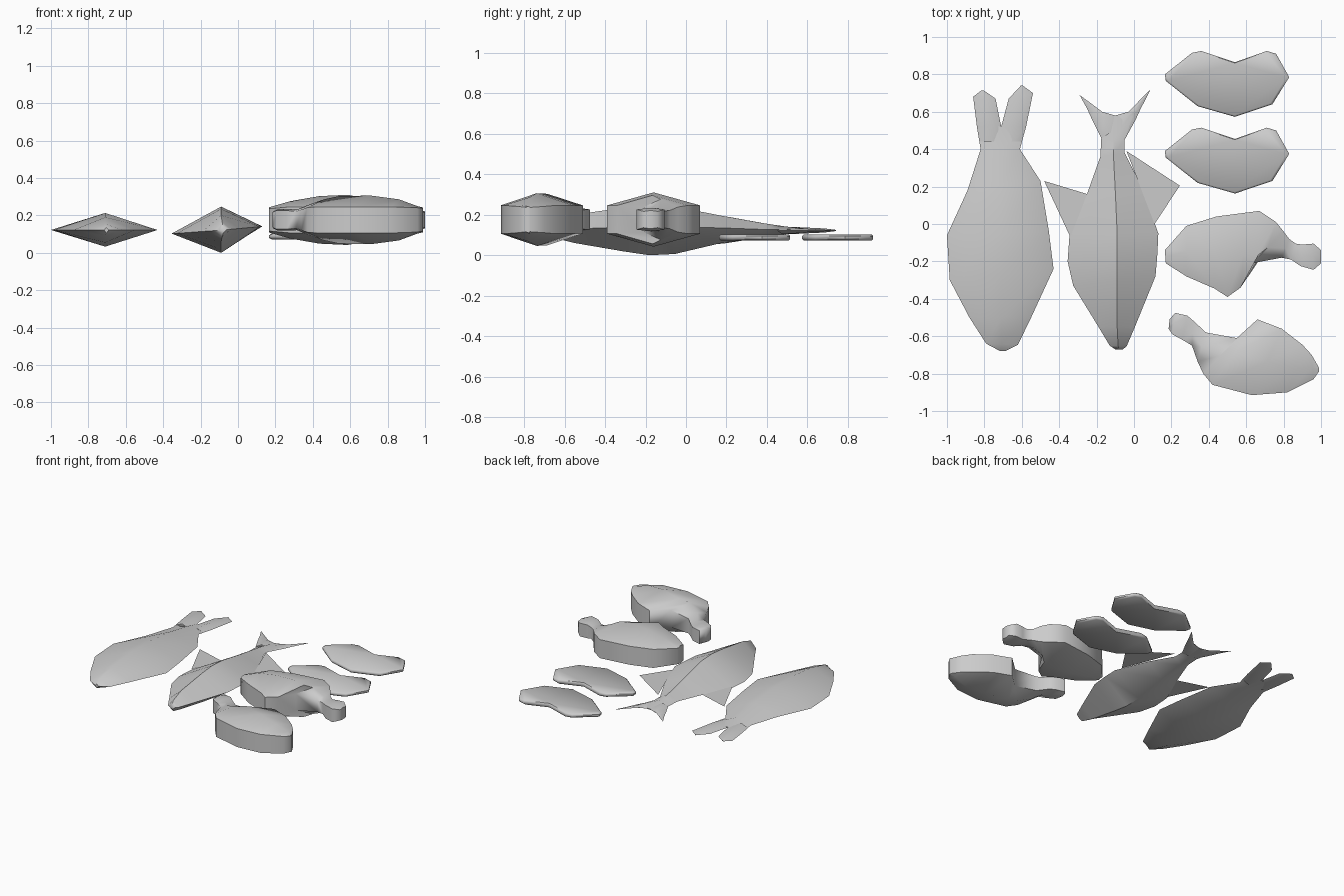
import bpy, bmesh, math


def finish(name, bm, angle):
    bmesh.ops.recalc_face_normals(bm, faces=bm.faces)
    me = bpy.data.meshes.new(name)
    bm.to_mesh(me)
    bm.free()
    ob = bpy.data.objects.new(name, me)
    bpy.context.collection.objects.link(ob)
    bpy.ops.object.select_all(action='DESELECT')
    ob.select_set(True)
    bpy.context.view_layer.objects.active = ob
    bpy.ops.object.shade_smooth_by_angle(angle=math.radians(angle))
    return ob


def loft(bm, rings):
    vs = [[bm.verts.new(p) for p in r] for r in rings]
    n = len(vs[0])
    for a, b in zip(vs, vs[1:]):
        for i in range(n):
            j = (i + 1) % n
            bm.faces.new((a[i], a[j], b[j], b[i]))
    bm.faces.new(vs[0])
    bm.faces.new(vs[-1])


def diamond(xl, yl, xr, yr, xm, top, bot, zl, zr):
    ym = (yl + yr) / 2
    return [(xl, yl, zl), (xm, ym, top), (xr, yr, zr), (xm, ym, bot)]


def fish(name, body, lobes, tilt):
    bm = bmesh.new()
    zc = 0.122
    rings = []
    for yl, xl, yr, xr, xm, top, bot in body:
        k = tilt * (xr - xl)
        rings.append(diamond(xl, yl, xr, yr, xm, top, bot, zc - k, zc + k))
    loft(bm, rings)
    for lobe in lobes:  # forked tail
        loft(bm, [diamond(xl, yl, xr, yr, (xl + xr) / 2, zc + h, zc - h, zc, zc)
                  for xl, yl, xr, yr, h in lobe])
    return finish(name, bm, 50)


def drumstick(name, stations):
    bm = bmesh.new()
    rings = []
    for ax, ay, bx, by, wall, h in stations:
        mx, my, c = (ax + bx) / 2, (ay + by) / 2, 0.176
        rings.append([(ax, ay, c - wall), (ax, ay, c + wall), (mx, my, c + h),
                      (bx, by, c + wall), (bx, by, c - wall), (mx, my, c - h)])
    loft(bm, rings)
    return finish(name, bm, 62)


# Wide fish: yl, xl, yr, xr, ridge x, top z, bottom z
fish("wide_fish", [
    (-.68, -.715, -.68, -.69, -.705, .135, .105),
    (-.64, -.79, -.645, -.62, -.71, .155, .09),
    (-.50, -.88, -.50, -.55, -.71, .19, .055),
    (-.30, -.985, -.24, -.43, -.71, .213, .033),
    (-.06, -1.0, -.04, -.455, -.71, .213, .033),
    (.18, -.89, .23, -.50, -.71, .19, .06),
    (.40, -.82, .40, -.61, -.71, .155, .092),
    (.52, -.84, .52, -.577, -.71, .127, .117),
], [
    [(-.825, .44, -.72, .44, .02), (-.84, .52, -.71, .52, .018),
     (-.86, .68, -.74, .67, .01), (-.815, .715, -.80, .712, .003)],
    [(-.70, .44, -.60, .44, .02), (-.71, .52, -.577, .52, .018),
     (-.67, .67, -.54, .70, .01), (-.605, .74, -.595, .74, .003)],
], 0)

# Slim fish
fish("slim_fish", [
    (-.67, -.10, -.67, -.06, -.08, .14, .105),
    (-.65, -.13, -.655, -.04, -.085, .165, .085),
    (-.55, -.19, -.55, .005, -.09, .20, .06),
    (-.33, -.325, -.28, .115, -.09, .235, .018),
    (-.20, -.355, -.16, .125, -.09, .247, 0),
    (-.06, -.345, -.05, .13, -.09, .24, .006),
    (.15, -.255, .20, .04, -.10, .195, .06),
    (.36, -.18, .38, -.05, -.11, .16, .085),
    (.46, -.175, .45, -.05, -.11, .147, .10),
    (.58, -.20, .58, -.005, -.10, .125, .119),
], [
    [(-.175, .46, -.10, .50, .018), (-.225, .56, -.10, .58, .012),
     (-.25, .615, -.17, .60, .008), (-.291, .69, -.288, .688, .002)],
    [(-.12, .50, -.05, .45, .018), (-.10, .58, .01, .56, .012),
     (-.03, .60, .035, .615, .008), (.083, .715, .086, .713, .002)],
], .04)

# Flat triangular fins of the slim fish
for name, pts, z in (
        ("left_fin", [(-.48, .23), (-.25, .16), (-.34, -.07)], .11),
        ("right_fin", [(-.04, .39), (.245, .205), (.11, 0)], .142)):
    bm = bmesh.new()
    bm.faces.new([bm.verts.new((x, y, z)) for x, y in pts])
    finish(name, bm, 30)

# Drumsticks: edge points of each section, side wall half height, ridge half height
drumstick("back_drumstick", [
    (.165, -.14, .17, -.21, .06, .068),
    (.28, -.01, .28, -.28, .07, .10),
    (.44, .04, .43, -.345, .07, .127),
    (.67, .07, .50, -.39, .07, .134),
    (.76, .01, .57, -.34, .07, .12),
    (.80, -.04, .63, -.21, .062, .10),
    (.83, -.08, .79, -.18, .045, .06),
    (.865, -.105, .84, -.19, .042, .052),
    (.90, -.11, .89, -.225, .05, .058),
    (.96, -.105, .96, -.245, .05, .058),
    (1.0, -.14, 1.0, -.21, .04, .045),
])
drumstick("front_drumstick", [
    (.99, -.77, .988, -.79, .06, .066),
    (.95, -.70, .96, -.83, .065, .075),
    (.90, -.645, .82, -.90, .07, .11),
    (.79, -.56, .63, -.915, .07, .13),
    (.66, -.51, .42, -.86, .07, .127),
    (.55, -.61, .37, -.80, .066, .11),
    (.385, -.58, .34, -.735, .055, .075),
    (.32, -.52, .31, -.65, .045, .055),
    (.285, -.49, .26, -.62, .05, .058),
    (.22, -.475, .205, -.59, .05, .058),
    (.19, -.51, .185, -.56, .04, .045),
])

# Flat fillets: one outline stacked with slightly inset top and bottom
outline = [(.165, .80), (.17, .765), (.34, .63), (.54, .573), (.74, .64),
           (.83, .785), (.76, .91), (.71, .925), (.54, .865), (.36, .925), (.31, .915)]
for name, dy in (("back_fillet", 0), ("front_fillet", -.41)):
    bm = bmesh.new()
    loft(bm, [[(.5 + (x - .5) * s, .77 + (y - .77) * s + dy, z) for x, y in outline]
              for z, s in ((.072, .955), (.08, 1), (.094, 1), (.102, .955))])
    finish(name, bm, 50)
